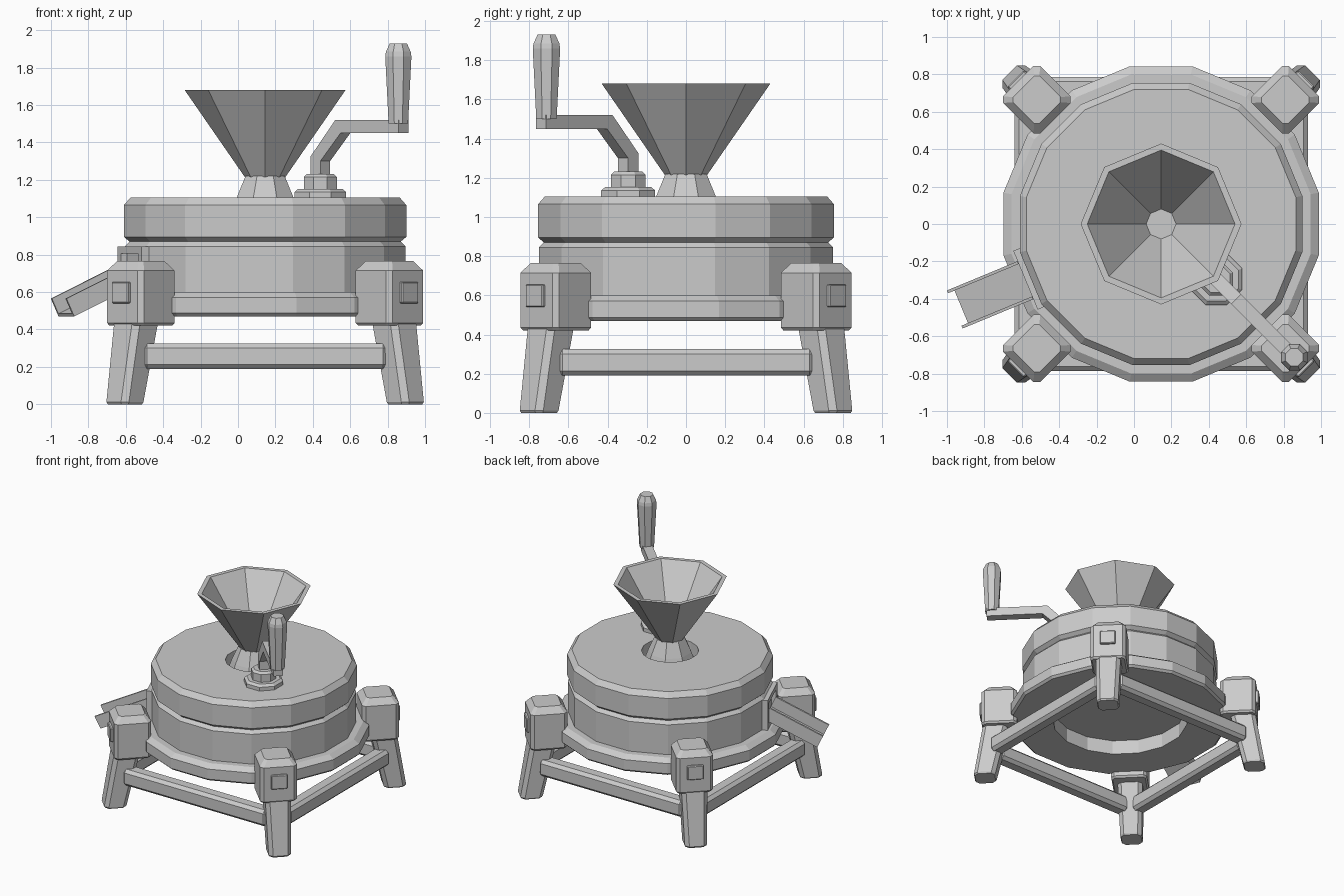
import bpy, bmesh, math
from mathutils import Matrix, Vector

cube = bpy.data.objects.get("Cube")
if cube:
    bpy.data.objects.remove(cube, do_unlink=True)

AXIS = Vector((0.145, 0, 0))   # vertical axis of the mill

grey = bpy.data.materials.new("plain_grey")
grey.use_nodes = True
COLOUR = (0.6, 0.6, 0.6, 1)
grey.diffuse_color = COLOUR
grey.node_tree.nodes["Principled BSDF"].inputs["Base Color"].default_value = COLOUR


def finish(name, bm, matrix=Matrix()):
    """Turn a bmesh into a flat shaded object."""
    bmesh.ops.remove_doubles(bm, verts=bm.verts, dist=1e-5)
    bmesh.ops.recalc_face_normals(bm, faces=bm.faces)
    mesh = bpy.data.meshes.new(name)
    bm.to_mesh(mesh)
    bm.free()
    mesh.materials.append(grey)
    obj = bpy.data.objects.new(name, mesh)
    obj.matrix_world = matrix
    bpy.context.collection.objects.link(obj)
    return obj


def loft(name, rings, matrix=Matrix(), closed=False):
    """Skin a list of point rings; cap the ends or join them in a loop."""
    bm = bmesh.new()
    loops = [[bm.verts.new(p) for p in ring] for ring in rings]
    n = len(loops[0])
    pairs = list(zip(loops, loops[1:]))
    if closed:
        pairs.append((loops[-1], loops[0]))
    for a, b in pairs:
        for i in range(n):
            j = (i + 1) % n
            bm.faces.new((a[i], a[j], b[j], b[i]))
    if not closed:
        bm.faces.new(loops[0])
        bm.faces.new(loops[-1])
    return finish(name, bm, matrix)


def lathe(name, profile, sides, centre, flat=True, closed=False):
    """Revolve (radius, height) pairs; flat radii are measured to the sides."""
    turn = math.pi / sides if flat else 0
    grow = 1 / math.cos(math.pi / sides) if flat else 1
    rings = []
    for r, z in profile:
        angles = [turn + 2 * math.pi * i / sides for i in range(sides)]
        rings.append([(r * grow * math.cos(a), r * grow * math.sin(a), z) for a in angles])
    return loft(name, rings, Matrix.Translation(centre), closed)


def post(name, sections, matrix):
    """Chamfered square post from (offset, height, half width, chamfer)."""
    rings = []
    for off, z, s, c in sections:
        k = s - c
        corners = [(s, k), (k, s), (-k, s), (-s, k), (-s, -k), (-k, -s), (k, -s), (s, -k)]
        rings.append([(off + x, y, z) for x, y in corners])
    return loft(name, rings, matrix)


def box(name, low, high, matrix, bevel=0):
    bm = bmesh.new()
    bmesh.ops.create_cube(bm, size=1)
    low, high = Vector(low), Vector(high)
    for v in bm.verts:
        v.co = (low + high) / 2 + v.co * (high - low)
    if bevel:
        bmesh.ops.bevel(bm, geom=bm.edges[:], offset=bevel, segments=1, affect='EDGES')
    return finish(name, bm, matrix)


def around(degrees):
    """Frame on the mill axis whose x points outward at an angle."""
    return Matrix.Translation(AXIS) @ Matrix.Rotation(math.radians(degrees), 4, 'Z')


# Base ring, open in the middle
lathe("base_ring", [(0.52, 0.47), (0.825, 0.47), (0.843, 0.487), (0.843, 0.57),
                    (0.80, 0.60), (0.52, 0.60)], 16, AXIS, closed=True)

# Lower and upper grinding stones
lathe("lower_stone", [(0.74, 0.59), (0.75, 0.60), (0.75, 0.845), (0.725, 0.87)], 16, AXIS)
lathe("upper_stone", [(0.725, 0.87), (0.755, 0.895), (0.755, 1.065), (0.72, 1.105),
                      (0.21, 1.105), (0.21, 1.0)], 16, AXIS)

# Funnel on its flared foot
lathe("funnel_foot", [(0.19, 0.99), (0.152, 1.105), (0.105, 1.22)], 8, AXIS)
lathe("funnel", [(0.105, 1.21), (0.43, 1.68), (0.395, 1.68), (0.08, 1.23)], 8, AXIS, flat=False)

# Legs, corner blocks, pegs and rails, one set per corner
for i, corner in enumerate(("back_left", "back_right", "front_right", "front_left")):
    frame = around(45 + 90 * i)
    post(corner + "_leg", [(1.06, 0, 0.078, 0.027), (1.06, 0.012, 0.085, 0.03),
                           (0.975, 0.44, 0.098, 0.03)], frame)
    post(corner + "_block", [(0.94, 0.42, 0.128, 0.02), (0.94, 0.435, 0.14, 0.025),
                             (0.94, 0.715, 0.14, 0.025), (0.94, 0.765, 0.10, 0.02)], frame)
    box(corner + "_peg", (1.06, -0.062, 0.54), (1.10, 0.062, 0.655), frame, 0.006)
    side = ("left", "back", "right", "front")[i]
    box(side + "_rail", (0.665, -0.655, 0.19), (0.785, 0.655, 0.325), around(90 * i), 0.024)

# Outlet frame on the drum side
outlet = around(202.5)
box("outlet_top", (0.73, -0.17, 0.805), (0.785, 0.17, 0.845), outlet)
box("outlet_sill", (0.73, -0.17, 0.59), (0.785, 0.17, 0.64), outlet)
for s, side in ((1, "front"), (-1, "back")):
    y = sorted((s * 0.12, s * 0.17))
    box("outlet_" + side + "_jamb", (0.73, y[0], 0.59), (0.785, y[1], 0.845), outlet)

# Sloping chute: a U shaped trough with a square cut end
slope = outlet @ Matrix.Translation((1.15, 0, 0.47)) @ Matrix.Rotation(math.radians(25), 4, 'Y')
w, t, h = 0.11, 0.016, 0.105
trough = [(-w, 0), (w, 0), (w, h), (w - t, h), (w - t, t), (t - w, t), (t - w, h), (-w, h)]
loft("chute", [[(x, y, z) for y, z in trough] for x in (-0.45, 0)], slope)

# Crank hub, bent arm and grip
hub = AXIS + Vector((0.295, -0.295, 0))
lathe("hub_base", [(0.138, 1.10), (0.138, 1.135), (0.118, 1.152)], 8, hub)
lathe("hub_nut", [(0.088, 1.14), (0.088, 1.215), (0.072, 1.232)], 8, hub)
crank = Matrix.Translation(hub) @ Matrix.Rotation(math.radians(-45), 4, 'Z')
arm = [(-0.037, 1.2), (-0.037, 1.325), (0.15, 1.52), (0.63, 1.52),
       (0.63, 1.45), (0.19, 1.45), (0.037, 1.30), (0.037, 1.2)]
loft("crank_arm", [[(x, y, z) for x, z in arm] for y in (-0.037, 0.037)], crank)
lathe("crank_grip", [(0.052, 1.50), (0.07, 1.86), (0.066, 1.885), (0.046, 1.93)], 8,
      crank @ Vector((0.59, 0, 0)))
